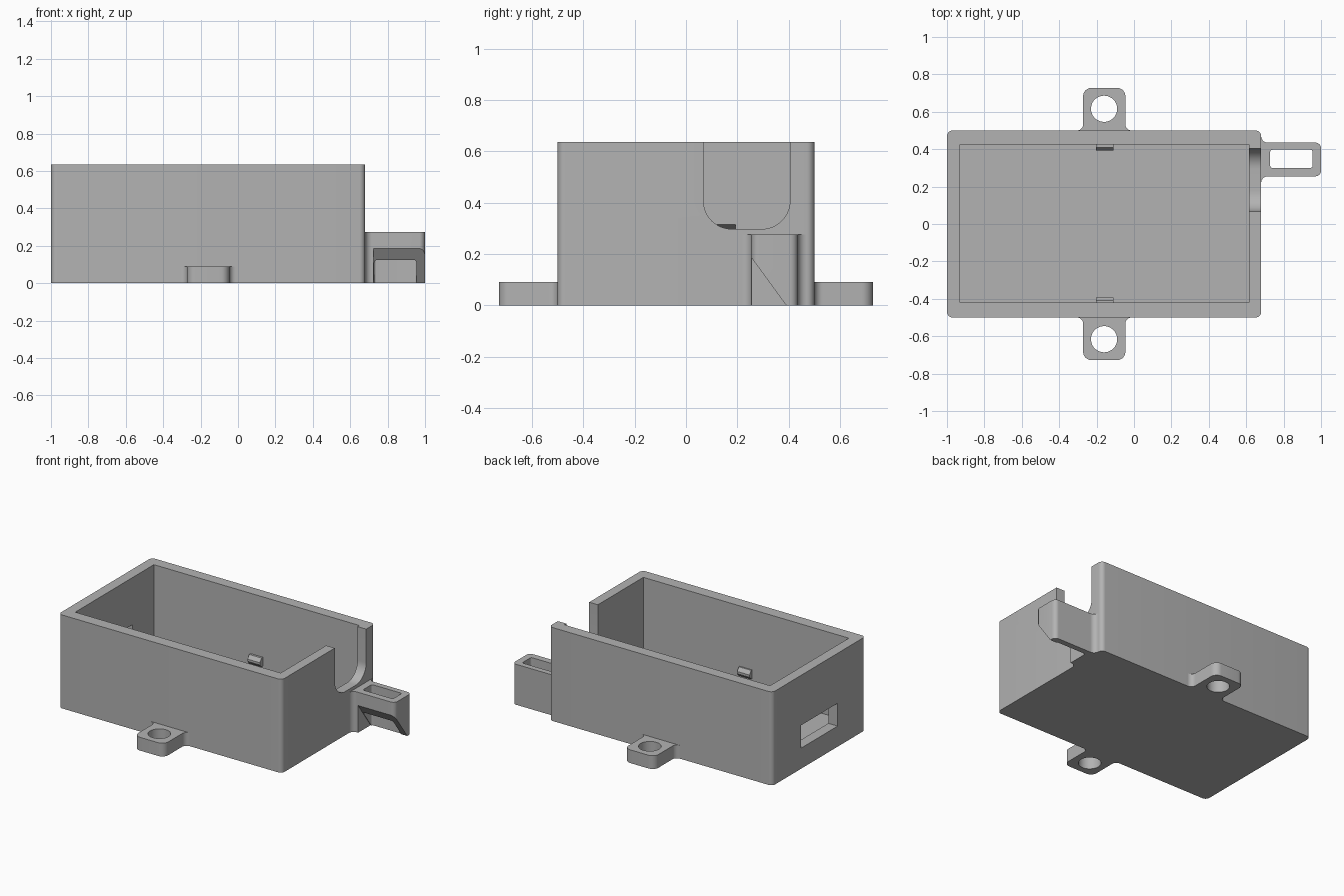
import bpy, bmesh, math
from mathutils import Vector

cube = bpy.data.objects.get("Cube")
if cube:
    bpy.data.objects.remove(cube, do_unlink=True)

grey = bpy.data.materials.new("plain_grey")
grey.use_nodes = True
grey.diffuse_color = (0.45, 0.45, 0.45, 1)
grey.node_tree.nodes["Principled BSDF"].inputs["Base Color"].default_value = (0.45, 0.45, 0.45, 1)


def rounded(corners, steps=8):
    """Outline from (x, y, radius) corners, each rounded by an arc."""
    out = []
    for i, (x, y, r) in enumerate(corners):
        p = Vector((x, y))
        if r == 0:
            out.append(p)
            continue
        a = (Vector(corners[i - 1][:2]) - p).normalized()
        b = (Vector(corners[(i + 1) % len(corners)][:2]) - p).normalized()
        centre = p + (a + b) * r          # all rounded corners are square
        for k in range(steps + 1):
            t = k / steps * math.pi / 2
            out.append(centre - b * r * math.cos(t) - a * r * math.sin(t))
    return out


def rect(x0, x1, y0, y1, r=0):
    return rounded([(x0, y0, r), (x1, y0, r), (x1, y1, r), (x0, y1, r)])


def circle(x, y, r, n=48):
    return [(x + r * math.cos(2 * math.pi * i / n), y + r * math.sin(2 * math.pi * i / n))
            for i in range(n)]


def prism(name, outline, lo, hi, axis="z"):
    """Extrude a flat outline along an axis."""
    place = {"z": lambda a, b, h: (a, b, h),
             "x": lambda a, b, h: (h, a, b),
             "y": lambda a, b, h: (a, h, b)}[axis]
    bm = bmesh.new()
    low = [bm.verts.new(place(p[0], p[1], lo)) for p in outline]
    high = [bm.verts.new(place(p[0], p[1], hi)) for p in outline]
    bm.faces.new(low)
    bm.faces.new(high)
    n = len(low)
    for i in range(n):
        j = (i + 1) % n
        bm.faces.new((low[i], low[j], high[j], high[i]))
    bmesh.ops.recalc_face_normals(bm, faces=bm.faces)
    mesh = bpy.data.meshes.new(name)
    bm.to_mesh(mesh)
    bm.free()
    mesh.materials.append(grey)
    obj = bpy.data.objects.new(name, mesh)
    bpy.context.collection.objects.link(obj)
    return obj


def cut(obj, *cutters):
    for cutter in cutters:
        cutter.hide_render = True
        mod = obj.modifiers.new("cut", "BOOLEAN")
        mod.operation = "DIFFERENCE"
        mod.solver = "EXACT"
        mod.object = cutter
        bpy.context.view_layer.objects.active = obj
        bpy.ops.object.modifier_apply(modifier=mod.name)
        bpy.data.objects.remove(cutter, do_unlink=True)


def finish(obj):
    obj.data.shade_smooth()
    obj.data.set_sharp_from_angle(angle=math.radians(30))


# Open box with a cavity, a rounded notch in one end and a window in the other
box = prism("box_body", rect(-1, 0.68, -0.5, 0.5, 0.03), 0, 0.635)
cut(box,
    prism("cavity_cutter", rect(-0.93, 0.615, -0.42, 0.425), 0.07, 0.8),
    prism("notch_cutter", rounded([(0.068, 0.297, 0.11), (0.405, 0.297, 0.11),
                                   (0.405, 0.8, 0), (0.068, 0.8, 0)], 12), 0.58, 0.75, "x"),
    prism("window_cutter", [(-1.1, 0.14), (-0.9, 0.14), (-0.9, 0.315), (-0.93, 0.315),
                            (-1, 0.295), (-1.1, 0.295)], -0.2, 0.193, "y"))
finish(box)

# Screw ears and inner snap clips on both long walls
for side, label in ((-1, "front"), (1, "back")):
    end = 0.728 * side
    wall = 0.5 * side
    root = 0.46 * side
    ear = prism(label + "_screw_ear", rounded([
        (-0.306, root, 0), (-0.306, wall, 0), (-0.272, wall, 0.033), (-0.272, end, 0.045),
        (-0.046, end, 0.045), (-0.046, wall, 0.033), (-0.012, wall, 0), (-0.012, root, 0)]),
        0, 0.09)
    cut(ear, prism("hole_cutter", circle(-0.16, 0.616 * side, 0.07), -0.1, 0.2))
    finish(ear)

    clip = [(0.44, 0.165), (0.41, 0.165), (0.392, 0.185), (0.392, 0.2), (0.41, 0.225), (0.44, 0.225)]
    finish(prism(label + "_snap_clip", [(y * side, z) for y, z in clip], -0.203, -0.11, "x"))

# Strap loop on the notched end, slotted through and sliced off underneath
loop = prism("strap_loop", rounded([
    (0.65, 0.219, 0), (0.68, 0.219, 0), (0.68, 0.255, 0.035), (1, 0.255, 0.03),
    (1, 0.435, 0.03), (0.68, 0.435, 0.035), (0.68, 0.471, 0), (0.65, 0.471, 0)]), 0, 0.275)
cut(loop,
    prism("slot_cutter", rect(0.728, 0.955, 0.3, 0.397, 0.012), -0.1, 0.4),
    prism("slice_cutter", [(0.1, -0.1), (0.463, -0.1), (0.255, 0.185), (0.1, 0.185)],
          0.724, 1.1, "x"))
finish(loop)
